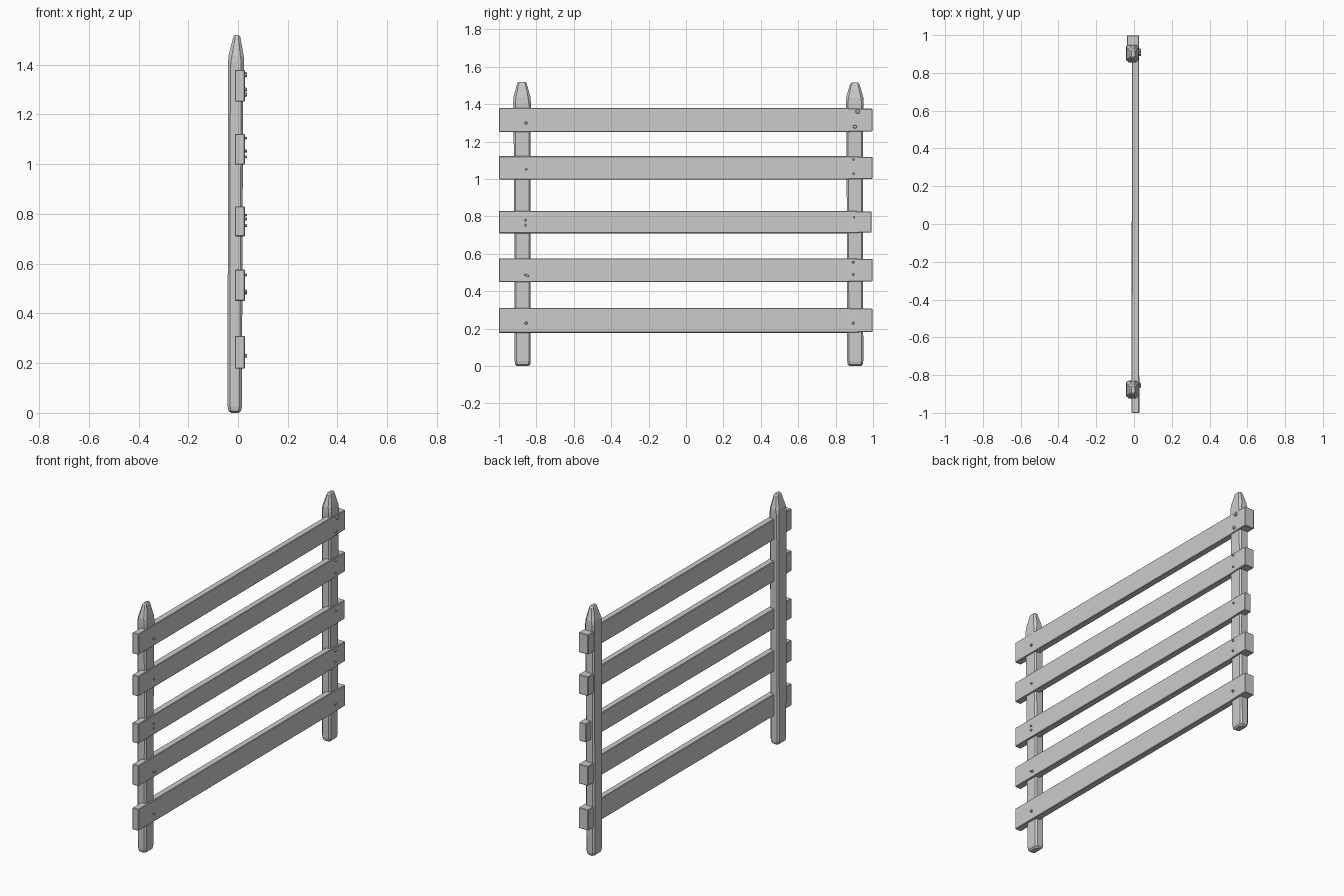
import bpy, bmesh
from math import pi
from mathutils import Matrix

if "Cube" in bpy.data.objects:
    bpy.data.objects.remove(bpy.data.objects["Cube"])


def finish(bm, name, bevel=0.0):
    bmesh.ops.recalc_face_normals(bm, faces=bm.faces)
    mesh = bpy.data.meshes.new(name)
    bm.to_mesh(mesh)
    bm.free()
    ob = bpy.data.objects.new(name, mesh)
    bpy.context.collection.objects.link(ob)
    if bevel:
        m = ob.modifiers.new("edge_wear", 'BEVEL')
        m.width = bevel
        m.segments = 1
        m.limit_method = 'ANGLE'
    return ob


def loft(name, rings, bevel=0.0):
    """Bridge equal-length point rings and cap both ends."""
    bm = bmesh.new()
    rows = [[bm.verts.new(p) for p in ring] for ring in rings]
    n = len(rows[0])
    for a, b in zip(rows, rows[1:]):
        for i in range(n):
            j = (i + 1) % n
            bm.faces.new((a[i], a[j], b[j], b[i]))
    bm.faces.new(rows[0])
    bm.faces.new(rows[-1])
    return finish(bm, name, bevel)


def post_ring(x0, x1, y0, y1, z, c):
    """Rectangle with chamfered corners."""
    return [(x0 + c, y0, z), (x1 - c, y0, z), (x1, y0 + c, z), (x1, y1 - c, z),
            (x1 - c, y1, z), (x0 + c, y1, z), (x0, y1 - c, z), (x0, y0 + c, z)]


def post(name, yc, lean, top):
    # x0, x1, half width, z, chamfer
    stations = [(-0.027, 0.003, 0.030, 0.000, 0.008),
                (-0.038, 0.012, 0.040, 0.008, 0.010),
                (-0.042, 0.016, 0.043, 0.028, 0.010),
                (-0.041, 0.018, 0.043, 0.700, 0.008),
                (-0.040, 0.021, 0.045, 1.250, 0.009),
                (-0.040, 0.024, 0.047, 1.410, 0.011),
                (-0.038, 0.023, 0.046, 1.437, 0.014),
                (-0.019, 0.009, 0.025, top - 0.008, 0.008),
                (-0.014, 0.004, 0.018, top, 0.006)]
    rings = []
    for x0, x1, h, z, c in stations:
        y = yc + lean * z / 1.5
        rings.append(post_ring(x0, x1, y - h, y + h, z, c))
    loft(name, rings)


# Pointed posts
post("left_post", -0.873, -0.004, 1.52)
post("right_post", 0.905, -0.003, 1.515)

# Horizontal rails: bottom, top, far end, back of the thicker far end
rails = [(0.178, 0.310, 0.997, -0.036),
         (0.450, 0.576, 0.997, -0.036),
         (0.710, 0.830, 0.993, -0.020),
         (0.998, 1.122, 0.997, -0.036),
         (1.252, 1.379, 0.998, -0.038)]
for k, (z0, z1, end, back) in enumerate(rails):
    rings = []
    for y, x0, x1, d in [(-1.0, -0.013, 0.028, 0), (0.86, -0.011, 0.026, 0),
                         (0.93, back, 0.027, 0.003), (end, back, 0.027, 0.003)]:
        rings.append([(x0, y, z0 + d), (x1, y, z0 + d),
                      (x1, y, z1 - d), (x0, y, z1 - d)])
    loft(f"rail_{k + 1}", rings, 0.003)

# Nail heads on the front of the rails: y, z, radius
nails = [(-0.855, 1.300, 0.010), (-0.855, 1.053, 0.008), (-0.858, 0.780, 0.008),
         (-0.858, 0.753, 0.008), (-0.862, 0.488, 0.006), (-0.847, 0.483, 0.010),
         (-0.855, 0.230, 0.010), (0.918, 1.360, 0.014), (0.903, 1.280, 0.012),
         (0.895, 1.105, 0.007), (0.896, 1.030, 0.007), (0.900, 0.795, 0.006),
         (0.895, 0.555, 0.008), (0.894, 0.490, 0.007), (0.895, 0.230, 0.009)]
bm = bmesh.new()
for y, z, r in nails:
    bmesh.ops.create_cone(
        bm, cap_ends=True, segments=7, radius1=r, radius2=r * 0.65, depth=0.016,
        matrix=Matrix.Translation((0.028, y, z)) @ Matrix.Rotation(pi / 2, 4, 'Y'))
finish(bm, "nail_heads")
